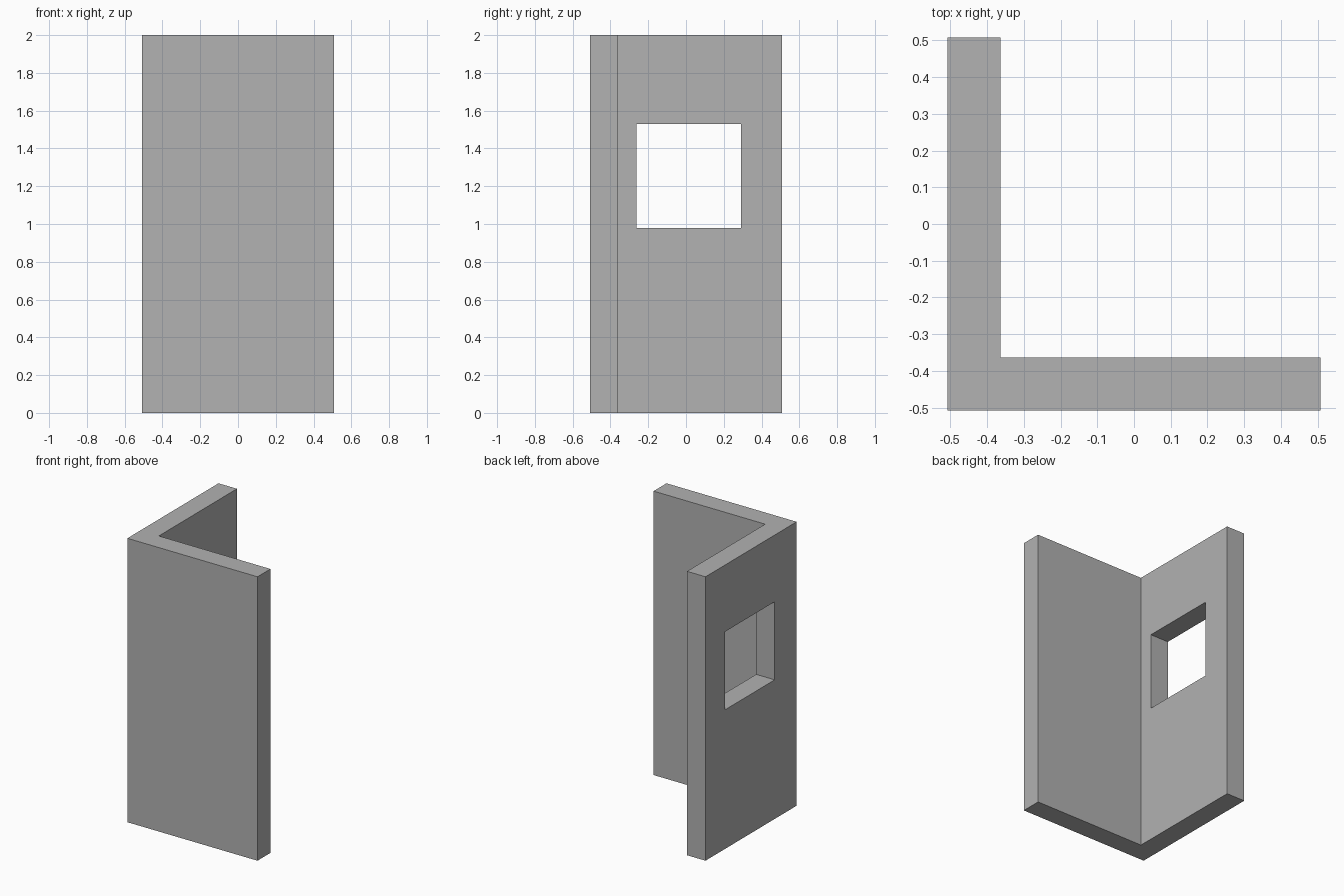
import bpy, bmesh
from mathutils import Vector

default = bpy.data.objects.get("Cube")
if default:
    bpy.data.objects.remove(default, do_unlink=True)

OUTER, INNER, HEIGHT = 0.507, 0.363, 2.0


def make_material(name, color):
    mat = bpy.data.materials.new(name)
    mat.use_nodes = True
    mat.diffuse_color = color
    mat.node_tree.nodes["Principled BSDF"].inputs["Base Color"].default_value = color
    return mat


def prism(name, outlines, z0, z1, mat):
    """Extrude adjoining plan outlines upward into one solid."""
    bm = bmesh.new()
    for outline in outlines:
        bm.faces.new([bm.verts.new((x, y, z0)) for x, y in outline])
    bmesh.ops.remove_doubles(bm, verts=bm.verts[:], dist=0.0001)
    base = bm.faces[:]
    top = bmesh.ops.extrude_face_region(bm, geom=base, use_keep_orig=True)["geom"]
    verts = [v for v in top if isinstance(v, bmesh.types.BMVert)]
    bmesh.ops.translate(bm, verts=verts, vec=Vector((0, 0, z1 - z0)))
    bmesh.ops.recalc_face_normals(bm, faces=bm.faces[:])
    mesh = bpy.data.meshes.new(name)
    bm.to_mesh(mesh)
    bm.free()
    mesh.materials.append(mat)
    obj = bpy.data.objects.new(name, mesh)
    bpy.context.collection.objects.link(obj)
    return obj


grey = make_material("plaster_grey", (0.445, 0.445, 0.445, 1))

# Two walls in plan, meeting at a mitred corner
front_plan = [(-OUTER, -OUTER), (OUTER, -OUTER), (OUTER, -INNER), (-INNER, -INNER)]
side_plan = [(y, x) for x, y in reversed(front_plan)]
walls = prism("corner_walls", [front_plan, side_plan], 0, HEIGHT, grey)

# Square window opening through the side wall
opening = [(-0.6, -0.263), (-0.3, -0.263), (-0.3, 0.29), (-0.6, 0.29)]
cutter = prism("window_cutter", [opening], 0.98, 1.53, grey)
cutter.hide_render = True

cut = walls.modifiers.new("window_opening", "BOOLEAN")
cut.operation = "DIFFERENCE"
cut.solver = "EXACT"
cut.object = cutter
bpy.context.view_layer.objects.active = walls
bpy.ops.object.modifier_apply(modifier=cut.name)
bpy.data.objects.remove(cutter, do_unlink=True)
